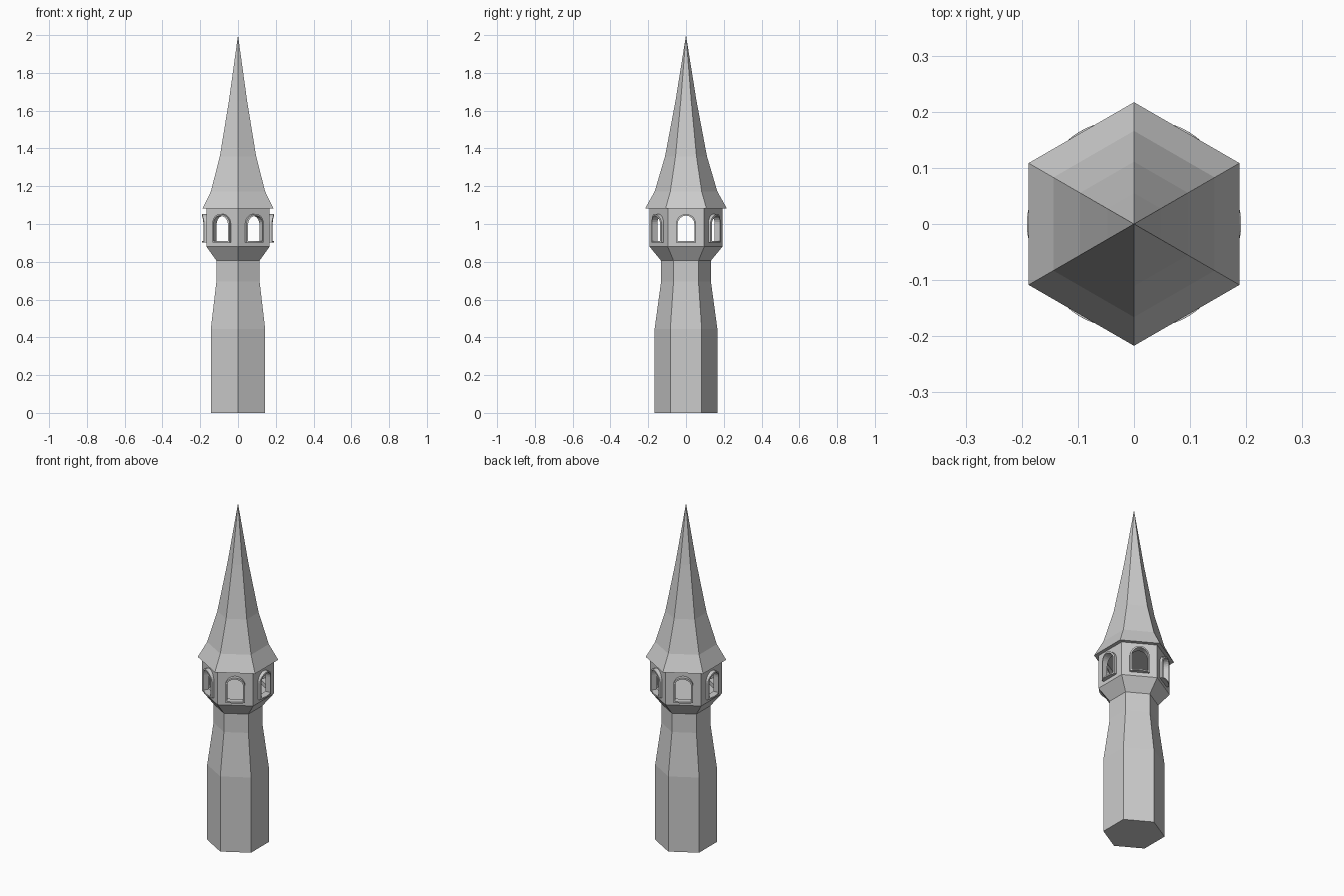
import bpy, bmesh, math

if "Cube" in bpy.data.objects:
    bpy.data.objects.remove(bpy.data.objects["Cube"])

SIDES = 6


def finish(name, bm):
    bmesh.ops.recalc_face_normals(bm, faces=bm.faces[:])
    me = bpy.data.meshes.new(name)
    bm.to_mesh(me)
    bm.free()
    ob = bpy.data.objects.new(name, me)
    bpy.context.collection.objects.link(ob)
    return ob


def hex_lathe(name, profile):
    """Stack of hexagons (radius, z), capped at both ends; radius 0 is an apex."""
    bm = bmesh.new()
    rings = []
    for r, z in profile:
        n = SIDES if r > 0 else 1
        rings.append([bm.verts.new((r * math.cos(math.radians(90 + 60 * k)),
                                    r * math.sin(math.radians(90 + 60 * k)), z)) for k in range(n)])
    for a, b in zip(rings, rings[1:]):
        for k in range(SIDES):
            j = (k + 1) % SIDES
            bm.faces.new([a[k], a[j], b[0]] if len(b) == 1 else [a[k], a[j], b[j], b[k]])
    for ring in (rings[0], rings[-1]):
        if len(ring) > 2:
            bm.faces.new(ring)
    return finish(name, bm)


def arch(half, bottom, spring=1.0, steps=12):
    """Outline of a round-headed window as (u, z), with points along the sill."""
    pts = [(-half + 2 * half * i / 6, bottom) for i in range(6)]
    pts += [(half * math.cos(math.pi * i / steps), spring + half * math.sin(math.pi * i / steps))
            for i in range(steps + 1)]
    return [(half, bottom)] + pts[6:] + pts[:6]


def place(bm, side, u, n, z):
    a = math.radians(60 * side)
    return bm.verts.new((n * math.cos(a) - u * math.sin(a), n * math.sin(a) + u * math.cos(a), z))


def bulge(u):
    return 0.191 - 0.011 * (u / 0.053) ** 2


# Tower shaft, flare and hollow lantern room
tower = hex_lathe("tower", [(0.166, 0), (0.166, 0.445), (0.132, 0.695), (0.132, 0.806),
                            (0.193, 0.88), (0.193, 1.083), (0.176, 1.083), (0.176, 0.885)])

# Window openings
bm = bmesh.new()
for s in range(SIDES):
    outline = arch(0.047, 0.906)
    near = [place(bm, s, u, 0.125, z) for u, z in outline]
    far = [place(bm, s, u, 0.22, z) for u, z in outline]
    bm.faces.new(near)
    bm.faces.new(far)
    for k in range(len(near)):
        j = (k + 1) % len(near)
        bm.faces.new([near[k], near[j], far[j], far[k]])
cutter = finish("window_cutter", bm)
cutter.hide_render = True
mod = tower.modifiers.new("windows", 'BOOLEAN')
mod.object = cutter
mod.operation = 'DIFFERENCE'
mod.solver = 'EXACT'
bpy.context.view_layer.objects.active = tower
bpy.ops.object.modifier_apply(modifier=mod.name)
bpy.data.objects.remove(cutter)

# Bowed window frames, one on each side
bm = bmesh.new()
for s in range(SIDES):
    inner, outer = arch(0.044, 0.910), arch(0.053, 0.902)
    loops = [[place(bm, s, u, 0.150, z) for u, z in inner],
             [place(bm, s, u, bulge(u), z) for u, z in inner],
             [place(bm, s, u, bulge(u), z) for u, z in outer],
             [place(bm, s, u, 0.150, z) for u, z in outer]]
    for i in range(4):
        a, b = loops[i], loops[(i + 1) % 4]
        for k in range(len(a)):
            j = (k + 1) % len(a)
            bm.faces.new([a[k], a[j], b[j], b[k]])
finish("window_frames", bm)

# Flared spire roof
hex_lathe("spire", [(0.217, 1.081), (0.166, 1.172), (0.111, 1.358), (0.055, 1.655), (0, 2.0)])
